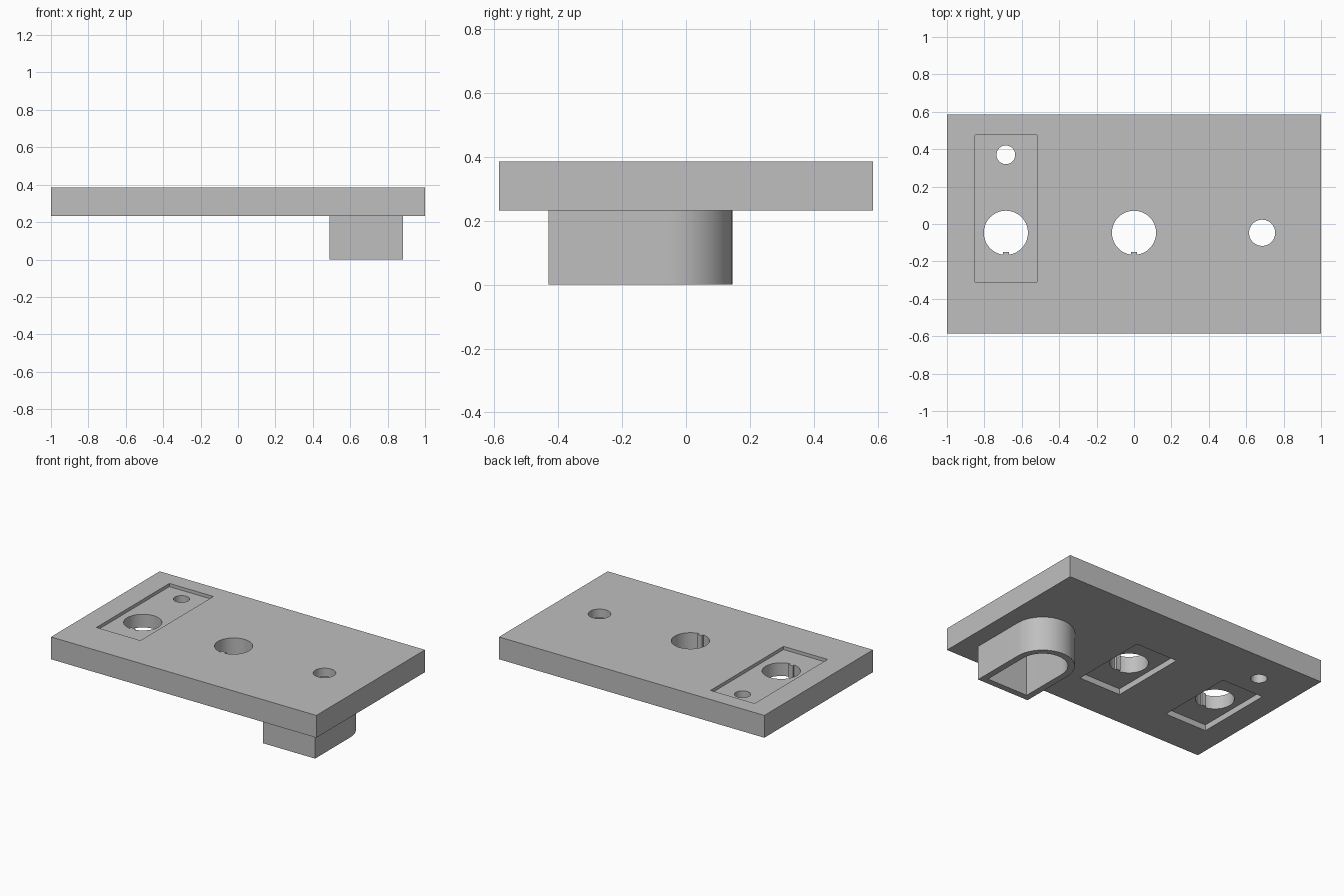
import bpy, bmesh, math

if "Cube" in bpy.data.objects:
    bpy.data.objects.remove(bpy.data.objects["Cube"], do_unlink=True)

grey = bpy.data.materials.new("plain_grey")
grey.use_nodes = True
colour = (0.52, 0.52, 0.52, 1)
grey.diffuse_color = colour
grey.node_tree.nodes["Principled BSDF"].inputs["Base Color"].default_value = colour

TOP, UNDER, ROW_Y = 0.385, 0.233, -0.047
SIDE_X = 0.685


def prism(name, outline, z0, z1):
    """Extrude a closed outline straight up from z0 to z1."""
    bm = bmesh.new()
    face = bm.faces.new([bm.verts.new((x, y, z0)) for x, y in outline])
    grown = bmesh.ops.extrude_face_region(bm, geom=[face])["geom"]
    for v in grown:
        if isinstance(v, bmesh.types.BMVert):
            v.co.z = z1
    bmesh.ops.recalc_face_normals(bm, faces=bm.faces)
    mesh = bpy.data.meshes.new(name)
    bm.to_mesh(mesh)
    bm.free()
    mesh.materials.append(grey)
    obj = bpy.data.objects.new(name, mesh)
    bpy.context.collection.objects.link(obj)
    return obj


def arc(cx, cy, r, start, end, steps):
    angles = [start + (end - start) * i / steps for i in range(steps + 1)]
    return [(cx + r * math.cos(a), cy + r * math.sin(a)) for a in angles]


def rect(x0, x1, y0, y1):
    return [(x0, y0), (x1, y0), (x1, y1), (x0, y1)]


def circle(cx, cy, r):
    return arc(cx, cy, r, 0, math.tau, 64)[:-1]


def keyed_circle(cx, cy, r):
    """Round hole with a small locating key at the front."""
    half, height = 0.016, 0.016
    gap = math.asin(half / r)
    ring = arc(cx, cy, r, -math.pi / 2 + gap, 1.5 * math.pi - gap, 64)
    return ring + [(cx - half, cy - r + height), (cx + half, cy - r + height)]


def arch(cx, cy, r, front):
    """Square front with a half-round back."""
    return [(cx - r, front), (cx + r, front)] + arc(cx, cy, r, 0, math.pi, 40)


def combine(target, tool, operation):
    mod = target.modifiers.new(operation, "BOOLEAN")
    mod.operation, mod.solver, mod.object = operation, "EXACT", tool
    graph = bpy.context.evaluated_depsgraph_get()
    mesh = bpy.data.meshes.new_from_object(target.evaluated_get(graph))
    target.modifiers.clear()
    target.data = mesh
    bpy.data.objects.remove(tool, do_unlink=True)


# Mounting plate with the arched housing underneath
plate = prism("mounting_plate", rect(-1, 1, -0.585, 0.585), UNDER, TOP)
housing = prism("housing", arch(SIDE_X, -0.052, 0.197, -0.43), 0, 0.3)
combine(plate, housing, "UNION")

# Housing cavity, open at the bottom
wall = 0.043
cavity = arch(SIDE_X, -0.052, 0.197 - wall, -0.43 + wall)
combine(plate, prism("cavity", cavity, -0.1, 0.325), "DIFFERENCE")

# Shallow label recess on the top
combine(plate, prism("recess", rect(-0.85, -0.518, -0.31, 0.475), TOP - 0.022, 0.6), "DIFFERENCE")

# Keyed holes, each with a recess on the underside
for x in (-SIDE_X, 0):
    seat = rect(x - 0.157, x + 0.157, -0.325, 0.215)
    combine(plate, prism("seat", seat, 0.1, UNDER + 0.04), "DIFFERENCE")
    combine(plate, prism("hole", keyed_circle(x, ROW_Y, 0.118), 0.1, 0.6), "DIFFERENCE")

# Plain round holes
for x, y, r in ((SIDE_X, ROW_Y, 0.07), (-SIDE_X, 0.37, 0.05)):
    combine(plate, prism("hole", circle(x, y, r), 0.1, 0.6), "DIFFERENCE")

# Keep a single material slot
plate.data.materials.clear()
plate.data.materials.append(grey)
plate.data.polygons.foreach_set("material_index", [0] * len(plate.data.polygons))

bpy.ops.object.select_all(action="DESELECT")
plate.select_set(True)
bpy.context.view_layer.objects.active = plate
bpy.ops.object.shade_smooth_by_angle(angle=math.radians(30))
